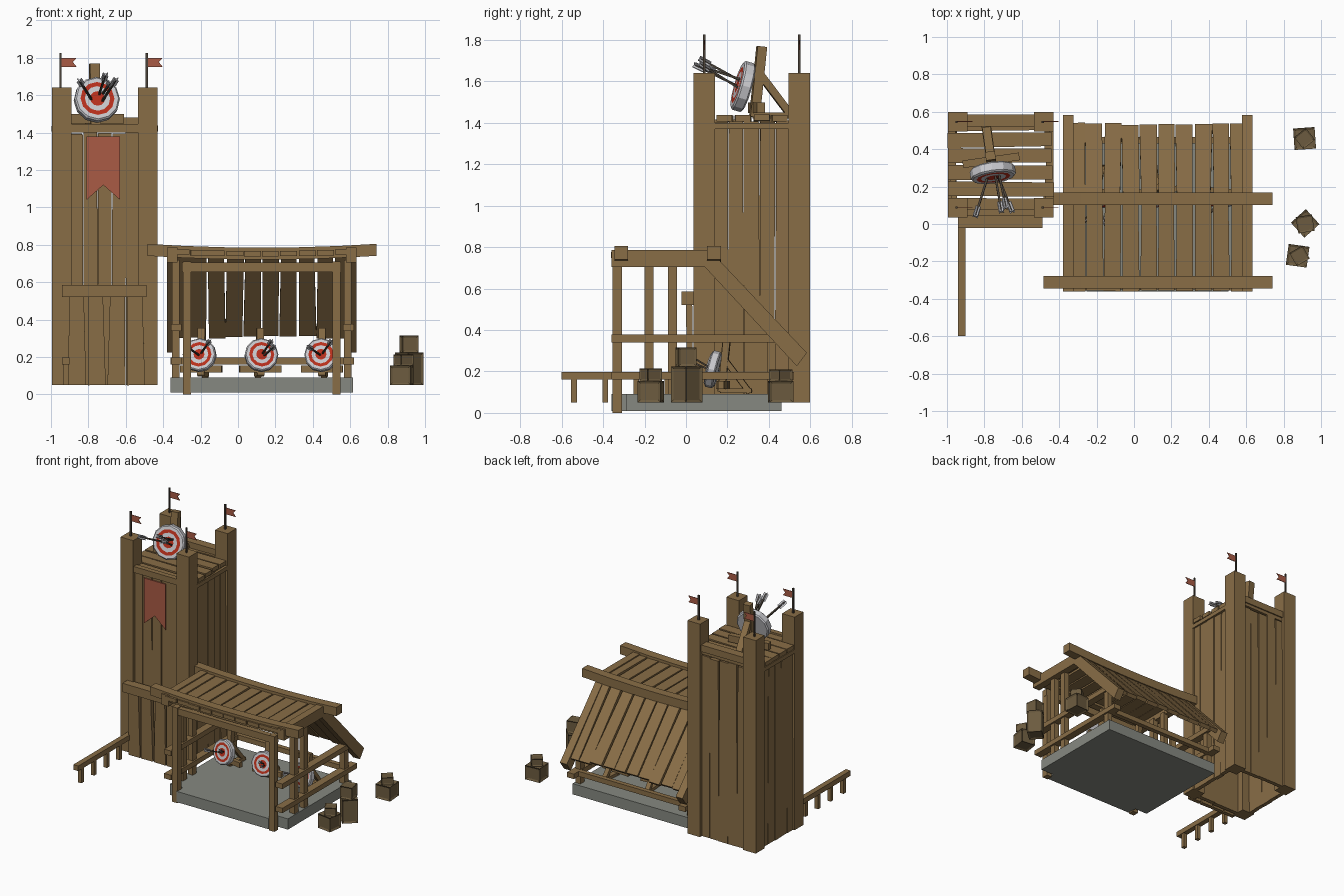
import bpy, bmesh, math, random
from mathutils import Vector as V, Matrix

if "Cube" in bpy.data.objects:
    bpy.data.objects.remove(bpy.data.objects["Cube"])

random.seed(4)
X, Y, Z = V((1, 0, 0)), V((0, 1, 0)), V((0, 0, 1))


def material(name, rgb):
    m = bpy.data.materials.new(name)
    m.diffuse_color = (*rgb, 1)
    m.use_nodes = True
    m.node_tree.nodes["Principled BSDF"].inputs["Base Color"].default_value = m.diffuse_color
    return m


wood = material("weathered_wood", (0.25, 0.155, 0.062))
dark_wood = material("crate_wood", (0.15, 0.105, 0.05))
shaft = material("arrow_shaft", (0.07, 0.055, 0.04))
stone = material("stone_grey", (0.24, 0.25, 0.22))
white = material("target_white", (0.6, 0.6, 0.63))
red = material("target_red", (0.5, 0.03, 0.012))
cloth = material("banner_red", (0.4, 0.105, 0.06))


def bar(bm, a, b, w, d, side=X, w2=None, mat=0):
    """Squared bar from a to b, w wide along side, d deep; w2 is the width at b."""
    a, b = V(a), V(b)
    ax = (b - a).normalized()
    s = (side - ax * side.dot(ax)).normalized()
    t = ax.cross(s)
    ends = []
    for p, k in ((a, w), (b, w2 or w)):
        ends.append([bm.verts.new(p + s * k / 2 * i + t * d / 2 * j)
                     for i, j in ((-1, -1), (1, -1), (1, 1), (-1, 1))])
    lo, hi = ends
    faces = [lo[::-1], hi] + [[lo[i], lo[(i + 1) % 4], hi[(i + 1) % 4], hi[i]] for i in range(4)]
    for f in faces:
        bm.faces.new(f).material_index = mat


def box(bm, x0, x1, y0, y1, z0, z1, mat=0):
    xm, ym = (x0 + x1) / 2, (y0 + y1) / 2
    bar(bm, (xm, ym, z0), (xm, ym, z1), x1 - x0, y1 - y0, mat=mat)


def prism(bm, pts, depth, mat=0):
    """Extrude a flat outline along a vector."""
    f = bm.faces.new([bm.verts.new(p) for p in pts])
    f.material_index = mat
    r = bmesh.ops.extrude_face_region(bm, geom=[f])
    bmesh.ops.translate(bm, vec=depth, verts=[v for v in r["geom"] if isinstance(v, bmesh.types.BMVert)])


def finish(bm, name, *mats):
    bmesh.ops.recalc_face_normals(bm, faces=bm.faces)
    me = bpy.data.meshes.new(name)
    bm.to_mesh(me)
    bm.free()
    for m in mats:
        me.materials.append(m)
    ob = bpy.data.objects.new(name, me)
    bpy.context.collection.objects.link(ob)
    return ob


def jit(k):
    return random.uniform(-k, k)


# ---- Tower: corner posts, plank walls, plank deck ----
bm = bmesh.new()
PX, PY = (-0.943, -0.483), (0.088, 0.546)
for x in PX:
    for y in PY:
        box(bm, x - 0.052, x + 0.052, y - 0.052, y + 0.052, 0.05, 1.64)
finish(bm, "tower_posts", wood)

bm = bmesh.new()
for k in range(5):
    for y in (0.075, 0.562):
        x = -0.713 + (k - 2) * 0.076
        bar(bm, (x + jit(.003), y + jit(.004), 0.05), (x + jit(.003), y + jit(.004), 1.4 + jit(.01)),
            0.075 + jit(.003), 0.03, X, 0.071 + jit(.004))
    for x in (-0.965, -0.46):
        y = 0.317 + (k - 2) * 0.076
        bar(bm, (x + jit(.004), y + jit(.003), 0.05), (x + jit(.004), y + jit(.003), 1.41 + jit(.01)),
            0.075 + jit(.003), 0.03, Y, 0.071 + jit(.004))
finish(bm, "tower_wall_planks", wood)

bm = bmesh.new()
for k in range(6):
    y = 0.098 + k * 0.088
    bar(bm, (-1 + abs(jit(.01)), y + jit(.004), 1.415 + jit(.006)),
        (-0.435 + jit(.008), y + jit(.004), 1.42 + jit(.006)), 0.08, 0.03, Y, 0.074)
box(bm, -0.91, -0.53, 0.042, 0.08, 1.4, 1.445)
box(bm, -0.91, -0.53, 0.52, 0.585, 1.43, 1.48)
for x in (-0.98, -0.445):
    box(bm, x - 0.015, x + 0.015, 0.13, 0.5, 1.37, 1.4)
finish(bm, "tower_deck", wood)

# ---- Entrance panel and lintel at the tower front ----
bm = bmesh.new()
box(bm, -0.94, -0.49, -0.022, 0.045, 0.52, 0.585)
for x in (-0.86, -0.755, -0.65, -0.545):
    bar(bm, (x, 0.02, 0.05), (x + jit(.006), 0.015, 0.53), 0.096, 0.03, X, 0.078)
finish(bm, "tower_entrance", wood)

# ---- Low fence ----
bm = bmesh.new()
box(bm, -0.94, -0.9, -0.6, 0.04, 0.16, 0.198)
for y in (-0.54, -0.39, -0.24, -0.09):
    box(bm, -0.933, -0.905, y - 0.014, y + 0.014, 0.05, 0.165)
finish(bm, "low_fence", wood)

# ---- Flags and hanging banner ----
bm = bmesh.new()
for x in PX:
    for y in PY:
        bar(bm, (x - .005, y, 1.63), (x - .005, y, 1.825), 0.011, 0.011, mat=0)
        prism(bm, [(x, y, 1.8), (x + .08, y, 1.8), (x + .06, y, 1.777), (x + .08, y, 1.752), (x, y, 1.752)],
              V((0, .004, 0)), 1)
finish(bm, "tower_flags", shaft, cloth)
bm = bmesh.new()
prism(bm, [(-.81, .045, 1.38), (-.63, .045, 1.38), (-.63, .045, 1.04), (-.72, .045, 1.12), (-.81, .045, 1.04)],
      V((0, .008, 0)))
finish(bm, "hanging_banner", cloth)


# ---- Targets with stands and arrows ----
def target(name, c, r, turn, tilt, arrows):
    c, s = V(c), r / 0.12
    R = Matrix.Rotation(turn, 3, 'Z')
    M = R @ Matrix.Rotation(-tilt, 3, 'X')
    bm = bmesh.new()
    # rings from the back face round the rim to the bullseye: radius, depth, colour
    prof = [(0.93, .028, 0), (1, .02, 0), (1, -.02, 0), (.93, -.028, 0), (.75, -.028, 0),
            (.56, -.028, 1), (.33, -.028, 0)]
    rings = [[bm.verts.new(c + M @ V((r * k * math.sin(a), d * s, r * k * math.cos(a))))
              for a in (math.tau * i / 12 for i in range(12))] for k, d, _ in prof]
    for j in range(1, 7):
        for i in range(12):
            n = (i + 1) % 12
            bm.faces.new([rings[j - 1][i], rings[j - 1][n], rings[j][n], rings[j][i]]).material_index = prof[j][2]
    bm.faces.new(rings[0])
    bm.faces.new(rings[-1]).material_index = 1
    finish(bm, name + "_disc", white, red)

    bm = bmesh.new()
    at = lambda x, y, z: c + R @ V((x, y, z)) * s
    bar(bm, at(0, .055, -.145), at(0, .09, .19), .052 * s, .045 * s, R @ X)
    bar(bm, at(0, .08, .06), at(0, .24, -.15), .045 * s, .035 * s, R @ X)
    bar(bm, at(-.15, .065, -.1), at(.15, .065, -.1), .05 * s, .04 * s, Z)
    bar(bm, at(0, .05, -.138), at(0, .25, -.138), .05 * s, .03 * s, R @ X)
    finish(bm, name + "_stand", wood)

    bm = bmesh.new()
    for tip, tail in arrows:
        a, b = c + V(tip) * s, c + V(tail) * s
        d = (b - a).normalized()
        bar(bm, a, b, .011 * s, .011 * s)
        for side in (X + Z, X - Z):
            bar(bm, b - d * .05 * s, b + d * .008 * s, .034 * s, .005 * s, side, mat=1)
    finish(bm, name + "_arrows", shaft, white)


target("tower_target", (-0.755, 0.275, 1.575), 0.122, math.radians(8), math.radians(16),
       [((-.02, 0, -.01), (-.09, -.225, .1)), ((.01, 0, .02), (.045, -.2, .13)),
        ((.02, 0, -.02), (.1, -.2, .105)), ((.03, 0, .03), (.07, -.18, .09))])
for i, (x, turn) in enumerate(((-0.205, -10), (0.125, 6), (0.445, -5))):
    q = 1 if i == 1 else -1
    target(f"range_target_{i + 1}", (x, 0.13, 0.21), 0.09, math.radians(turn), math.radians(14),
           [((0, 0, 0), (.07, -.17, .1)), ((.01, 0, -.01), (.09 * q, -.17, .06))])

# ---- Shed floor slab, notched at the front corners ----
bm = bmesh.new()
prism(bm, [(-.36, -.29, .01), (-.255, -.29, .01), (-.255, -.36, .01), (.505, -.36, .01), (.505, -.29, .01),
           (.615, -.29, .01), (.615, .46, .01), (-.36, .46, .01)], V((0, 0, .08)))
finish(bm, "floor_slab", stone)

# ---- Shed frame: posts, side rails, rafters ----
bm = bmesh.new()
C = 0.127
for sgn in (-1, 1):
    fx, sx, rx = C + sgn * .4, C + sgn * .46, C + sgn * .478
    box(bm, fx - .022, fx + .022, -.355, -.31, 0, .71)
    for y in (-.178, -.065):
        box(bm, sx - .02, sx + .02, y - .022, y + .022, .09, .72)
    box(bm, sx - .02, sx + .02, .39, .435, .05, .4)
    box(bm, sx - .025, sx + .032, -.36, .46, .34, .378)
    box(bm, sx - .025, sx + .032, -.36, .52, .16, .197)
    prism(bm, [(rx - .028, -.36, .705), (rx - .028, -.36, .785), (rx - .028, .115, .785), (rx - .028, .583, .29),
               (rx - .028, .535, .225), (rx - .028, .09, .705)], V((.056, 0, 0)))
box(bm, -.3, .55, -.35, -.31, .655, .705)
box(bm, -.36, .615, .43, .465, .16, .197)
finish(bm, "shed_frame", wood)

# ---- Sagging roof beams and planks ----
sag = lambda x: -.02 * (1 - ((x - C) / .61) ** 2)
bm = bmesh.new()
for y in (-.312, .135):
    xs = [-.485 + i * .2042 for i in range(7)]
    rows = [[bm.verts.new((x, y + a * .033, .773 + sag(x) + b * .032))
             for a, b in ((-1, -1), (1, -1), (1, 1), (-1, 1))] for x in xs]
    for p, q in zip(rows, rows[1:]):
        for i in range(4):
            bm.faces.new([p[i], p[(i + 1) % 4], q[(i + 1) % 4], q[i]])
    bm.faces.new(rows[0])
    bm.faces.new(rows[-1])
finish(bm, "roof_beams", wood)

bm = bmesh.new()
for i in range(10):
    x = C + (i - 4.5) * .0965
    z = .772 + sag(x)
    bar(bm, (x + jit(.004), -.358 + jit(.005), z), (x + jit(.004), .14, z), .09, .028, X, .086 + jit(.007))
    bar(bm, (x + jit(.004), .125, z - .015), (x + jit(.005), .525 + jit(.008), .315 + jit(.008)),
        .086 + jit(.006), .028, X, .09 + jit(.005))
finish(bm, "roof_planks", wood)


# ---- Crates: panelled box with inset faces ----
def crate(name, x, y, z, w, h, turn):
    bm = bmesh.new()
    bmesh.ops.create_cube(bm, size=1)
    bmesh.ops.scale(bm, vec=(w, w, h), verts=bm.verts)
    bmesh.ops.inset_individual(bm, faces=bm.faces[:], thickness=w * .16, depth=-w * .06)
    bmesh.ops.rotate(bm, matrix=Matrix.Rotation(math.radians(turn), 3, 'Z'), verts=bm.verts)
    bmesh.ops.translate(bm, vec=(x, y, z + h / 2), verts=bm.verts)
    finish(bm, name, dark_wood)


crate("front_crate", .875, -.17, .05, .112, .105, -8)
crate("front_crate_top", .885, -.17, .155, .08, .06, 30)
crate("middle_crate", .915, .003, .05, .108, .175, 42)
crate("middle_crate_top", .915, 0, .225, .088, .09, 10)
crate("back_crate", .912, .457, .05, .115, .105, 4)
crate("back_crate_top", .912, .457, .155, .08, .055, 38)
